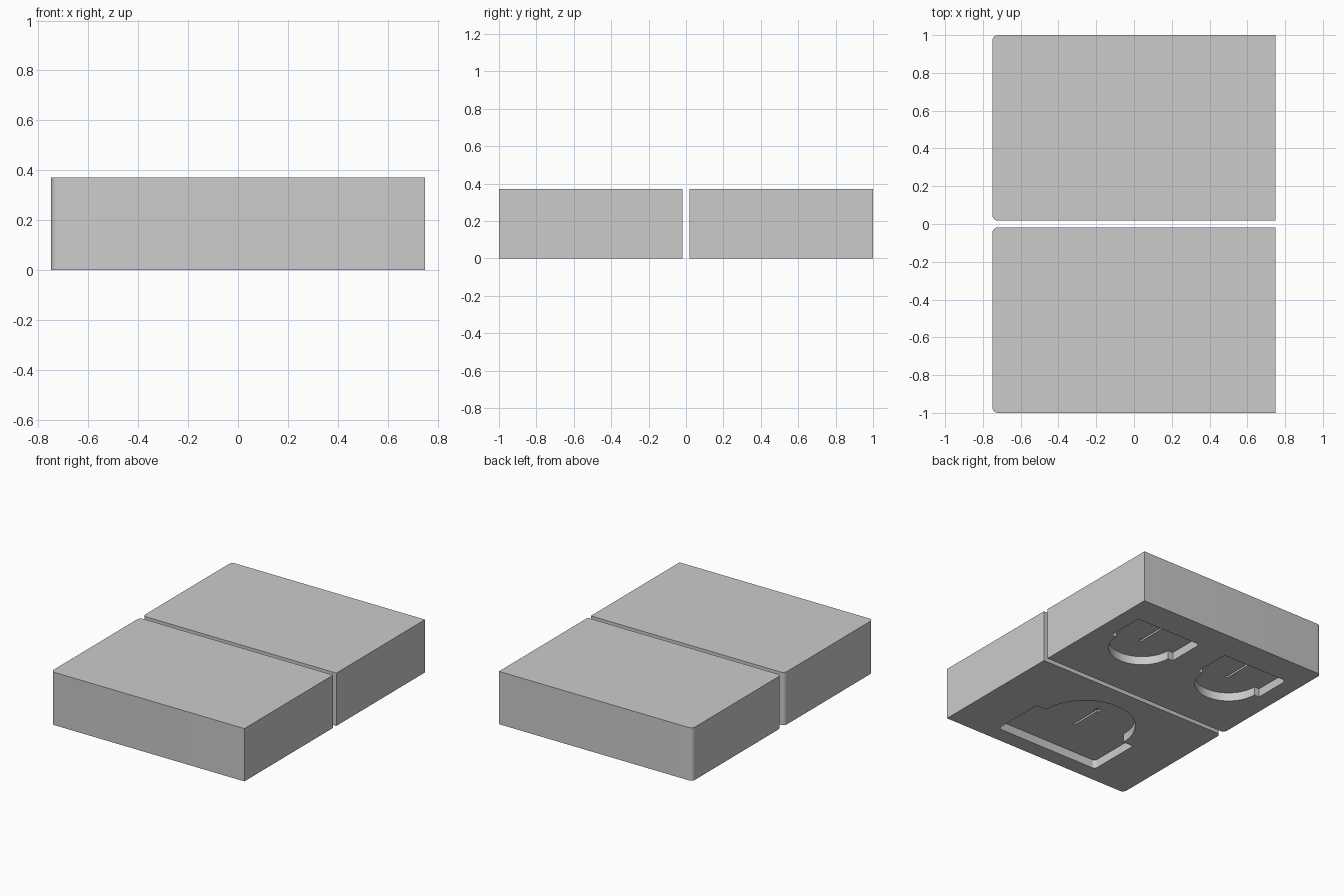
import bpy, bmesh
from math import sin, cos, pi

if "Cube" in bpy.data.objects:
    bpy.data.objects.remove(bpy.data.objects["Cube"])

H = 0.37       # block height
DEPTH = 0.06   # pocket depth


def arc(cx, cy, r, a0, a1, n):
    return [(cx + r * cos(a0 + (a1 - a0) * i / n),
             cy + r * sin(a0 + (a1 - a0) * i / n)) for i in range(n + 1)]


def prism(name, outline, z0, z1):
    bm = bmesh.new()
    face = bm.faces.new([bm.verts.new((x, y, z0)) for x, y in outline])
    ext = bmesh.ops.extrude_face_region(bm, geom=[face])
    for v in ext["geom"]:
        if isinstance(v, bmesh.types.BMVert):
            v.co.z = z1
    bmesh.ops.recalc_face_normals(bm, faces=bm.faces[:])
    mesh = bpy.data.meshes.new(name)
    bm.to_mesh(mesh)
    bm.free()
    obj = bpy.data.objects.new(name, mesh)
    bpy.context.collection.objects.link(obj)
    return obj


def cut(target, name, outline, depth):
    cutter = prism(name, outline, -0.05, depth)
    cutter.hide_render = True
    mod = target.modifiers.new(name, "BOOLEAN")
    mod.operation, mod.solver, mod.object = "DIFFERENCE", "EXACT", cutter
    bpy.context.view_layer.objects.active = target
    bpy.ops.object.modifier_apply(modifier=name)
    bpy.data.objects.remove(cutter)


def block(name, y0, y1):
    # rounded corners only on the -x side
    r = 0.03
    pts = [(0.75, y0), (0.75, y1)]
    pts += arc(-0.75 + r, y1 - r, r, pi / 2, pi, 6)
    pts += arc(-0.75 + r, y0 + r, r, pi, 1.5 * pi, 6)
    return prism(name, pts, 0, H)


def pocket(target, cx, cy, half, radius, back, side):
    # half disc bulging toward side, joined to a rounded rectangular base
    c = 0.025
    local = [(half, 0)] + arc(0, 0, radius, 0, pi, 32) + [(-half, 0)]
    local += arc(-half + c, -back + c, c, pi, 1.5 * pi, 5)
    local += arc(half - c, -back + c, c, 1.5 * pi, 2 * pi, 5)

    def place(points):
        return [(cx + x, cy + side * y) for x, y in points]

    cut(target, "pocket", place(local), DEPTH)
    # thin slot with a small hole near the rounded end
    k = radius / 0.33
    w, a, b, s = 0.007, -0.11 if side > 0 else -0.19, 0.13 * k, 0.018 * k
    if side < 0:
        b = 0.01
    slot = [(-w, a), (w, a), (w, b - s), (s, b - s), (s, b + s),
            (-s, b + s), (-s, b - s), (-w, b - s)]
    cut(target, "slot", place(slot), DEPTH + 0.015)


# front block with one large pocket underneath
front_block = block("front_block", -1.0, -0.0175)
pocket(front_block, 0, -0.5, 0.41, 0.33, 0.385, 1)

# back block with two smaller pockets facing the other way
back_block = block("back_block", 0.0175, 1.0)
for x in (0.367, -0.367):
    pocket(back_block, x, 0.52, 0.26, 0.22, 0.27, -1)

# smooth curved walls, keep edges sharp
for obj in (front_block, back_block):
    bpy.ops.object.select_all(action="DESELECT")
    obj.select_set(True)
    bpy.context.view_layer.objects.active = obj
    bpy.ops.object.shade_smooth_by_angle(angle=pi / 6)
